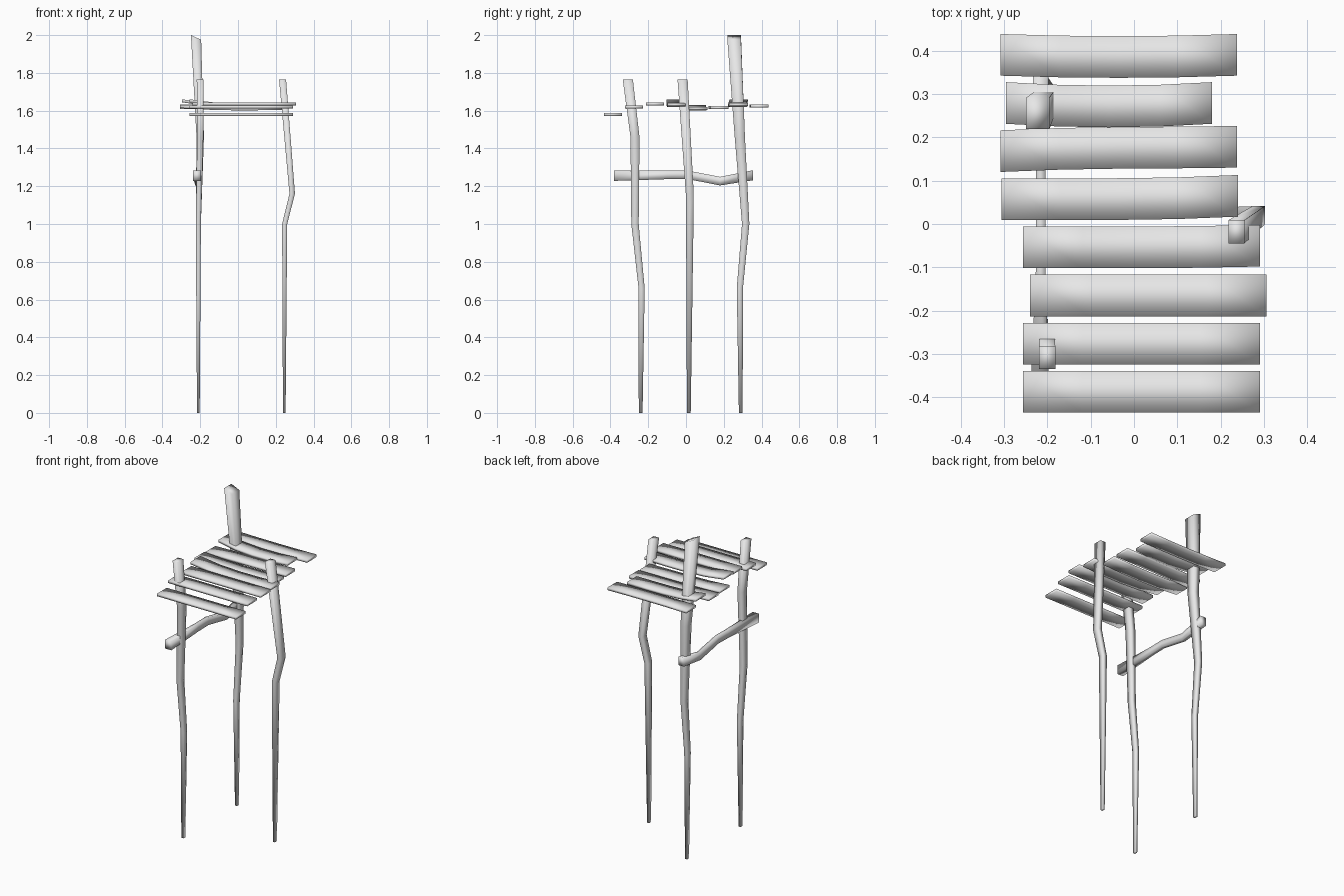
import bpy
import bmesh
from mathutils import Vector

default_cube = bpy.data.objects.get("Cube")
if default_cube:
    bpy.data.objects.remove(default_cube, do_unlink=True)

wood = bpy.data.materials.new("pale grey wood")
wood.use_nodes = True
grey = (.8, .8, .8, 1)
wood.diffuse_color = grey
wood.node_tree.nodes["Principled BSDF"].inputs["Base Color"].default_value = grey

across = Vector((1, 0, 0))
along = Vector((0, 1, 0))
upward = Vector((0, 0, 1))


def add_beam(name, side_axis, depth_axis, path, size_rule):
    """Loft a rectangular bar along a path; size_rule gives side and depth at each point."""
    bm = bmesh.new()
    rings = []
    for point in map(Vector, path):
        side, depth = size_rule(point)
        u = side_axis * side / 2
        v = depth_axis * depth / 2
        corners = (point - u - v, point + u - v, point + u + v, point - u + v)
        rings.append([bm.verts.new(corner) for corner in corners])
    for lower, upper in zip(rings, rings[1:]):
        for i in range(len(lower)):
            bm.faces.new((lower[i - 1], lower[i], upper[i], upper[i - 1]))
    bm.faces.new(rings[0])
    bm.faces.new(rings[-1])
    bmesh.ops.recalc_face_normals(bm, faces=bm.faces)
    for face in bm.faces:
        face.smooth = True
    mesh = bpy.data.meshes.new(name)
    bm.to_mesh(mesh)
    bm.free()
    mesh.materials.append(wood)
    beam = bpy.data.objects.new(name, mesh)
    bpy.context.collection.objects.link(beam)
    return beam


def post_size(point):
    """Posts thicken steadily with height."""
    return .014 + .013 * point.z, .02 + .019 * point.z


def tall_post_size(point):
    """The tall post also flares out near its top."""
    side, depth = post_size(point)
    flare = max(point.z - 1, 0) * .014
    return side + flare, depth + flare


def brace_size(point):
    """The brace is thickest at its two ends."""
    flare = point.y ** 4
    return .022 + flare, .045 + flare / 2


def plank_size(point):
    return .096, .016


# Crooked posts
add_beam("front_right_post", across, along, [
    (-.21, -.24, 0), (-.21, -.235, .66), (-.21, -.27, 1),
    (-.2, -.27, 1.46), (-.2, -.308, 1.765)], post_size)
add_beam("left_post", across, along, [
    (.245, .015, 0), (.247, .02, 1), (.287, .02, 1.16),
    (.236, -.018, 1.765)], post_size)
tall_post = add_beam("back_right_post", across, along, [
    (-.21, .29, 0), (-.21, .285, .66), (-.21, .316, 1),
    (-.2, .285, 1.46), (-.222, .255, 2)], tall_post_size)

# Slanted top of the tall post
for vertex in tall_post.data.vertices:
    if vertex.co.z > 1.9 and vertex.co.x > -.22:
        vertex.co.z -= .025

# Wavy brace joining the two right posts
add_beam("side_brace", across, upward, [
    (-.217, -.38, 1.256), (-.215, -.1, 1.26), (-.215, 0, 1.262),
    (-.215, .18, 1.227), (-.215, .355, 1.258)], brace_size)


def add_plank(name, centre, length, bow, shift, lift):
    """Bow bends the middle sideways, shift moves the left end, lift raises the right end."""
    path = []
    for step in range(5):
        t = step / 4
        middle = 4 * t * (1 - t)
        sideways = bow * middle + shift * t ** 4
        rise = lift * ((1 - t) ** 4 - middle / 4)
        path.append(centre + across * length * (t - .5) + along * sideways + upward * rise)
    add_beam(name, along, upward, path, plank_size)


# Deck planks from back to front: crosswise offset, height, bow, shift and lift
plank_gap = .111
deck = [
    (-.035, 1.624, -.005, 0, 0),
    (-.058, 1.632, -.008, 0, .02),
    (-.035, 1.616, .007, .01, 0),
    (-.033, 1.612, 0, .008, .01),
    (.017, 1.632, 0, .004, .02),
    (.033, 1.636, 0, 0, 0),
    (.017, 1.62, 0, 0, 0),
    (.017, 1.58, 0, 0, 0),
]
for index, (offset, height, bow, shift, lift) in enumerate(deck):
    centre = Vector((offset, .39 - plank_gap * index, height))
    length = .475 if index == 1 else .546
    add_plank(f"deck_plank_{index}", centre, length, bow, shift, lift)
